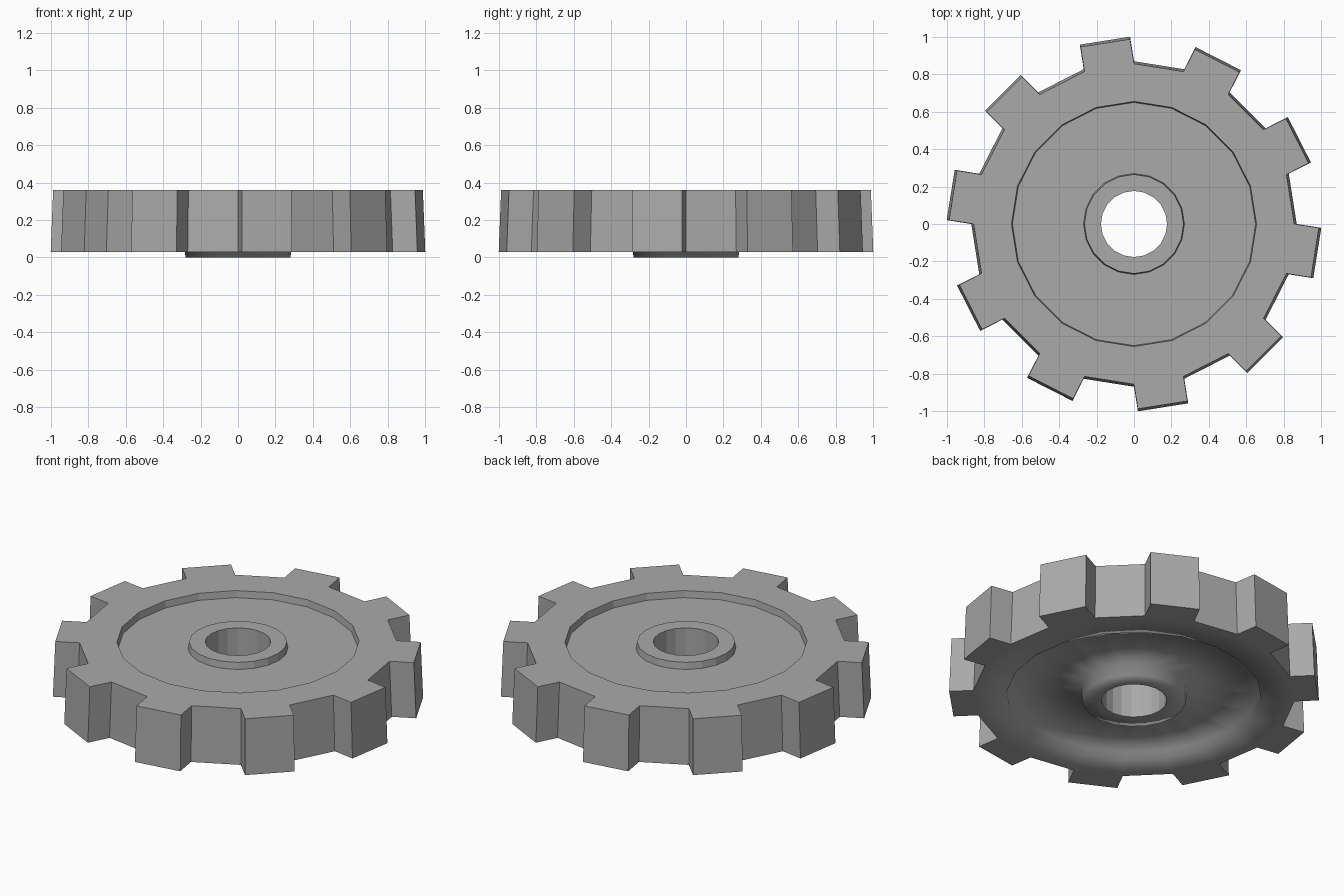
import bpy
import bmesh
from math import pi, sin, cos
from mathutils import Vector

SIDES = 20           # every second side carries a tooth
TOOTH_LENGTH = 0.133

cube = bpy.data.objects.get("Cube")
if cube:
    bpy.data.objects.remove(cube, do_unlink=True)

# One plain metal colour
steel = bpy.data.materials.new("grey_steel")
steel.use_nodes = True
colour = (0.4, 0.4, 0.4, 1)
steel.diffuse_color = colour
steel.node_tree.nodes["Principled BSDF"].inputs["Base Color"].default_value = colour

# Closed cross-section (radius, height), from the outer rim inward and back
profile = [
    (0.87, 0.03), (0.857, 0.36),               # outer rim
    (0.655, 0.36), (0.65, 0.32),               # upper recess wall
    (0.27, 0.32), (0.265, 0.36),               # upper hub collar
    (0.177, 0.36), (0.177, 0.0),               # shaft hole
    (0.28, 0.0), (0.29, 0.07),                 # lower hub collar
    (0.68, 0.07), (0.69, 0.03),                # lower recess wall
]
UNDERSIDE_START = 7

bm = bmesh.new()
rings = []
for radius, height in profile:
    angles = [pi / 2 + i * 2 * pi / SIDES for i in range(SIDES)]
    rings.append([bm.verts.new((radius * cos(a), radius * sin(a), height)) for a in angles])

# Skin the rings into a wheel
tooth_faces = []
for r, ring in enumerate(rings):
    following = rings[(r + 1) % len(rings)]
    for i in range(SIDES):
        j = (i + 1) % SIDES
        face = bm.faces.new((ring[i], ring[j], following[j], following[i]))
        face.smooth = r >= UNDERSIDE_START
        if r == 0 and i % 2 == 0:
            tooth_faces.append(face)
bmesh.ops.recalc_face_normals(bm, faces=bm.faces)

# Push alternate rim sides straight out into teeth
tips = bmesh.ops.extrude_discrete_faces(bm, faces=tooth_faces)["faces"]
for tip in tips:
    middle = tip.calc_center_median()
    outward = Vector((middle.x, middle.y, 0)).normalized()
    bmesh.ops.translate(bm, verts=tip.verts, vec=outward * TOOTH_LENGTH)
bmesh.ops.recalc_face_normals(bm, faces=bm.faces)

mesh = bpy.data.meshes.new("gear_wheel")
bm.to_mesh(mesh)
bm.free()
mesh.materials.append(steel)
gear = bpy.data.objects.new("gear_wheel", mesh)
bpy.context.collection.objects.link(gear)
